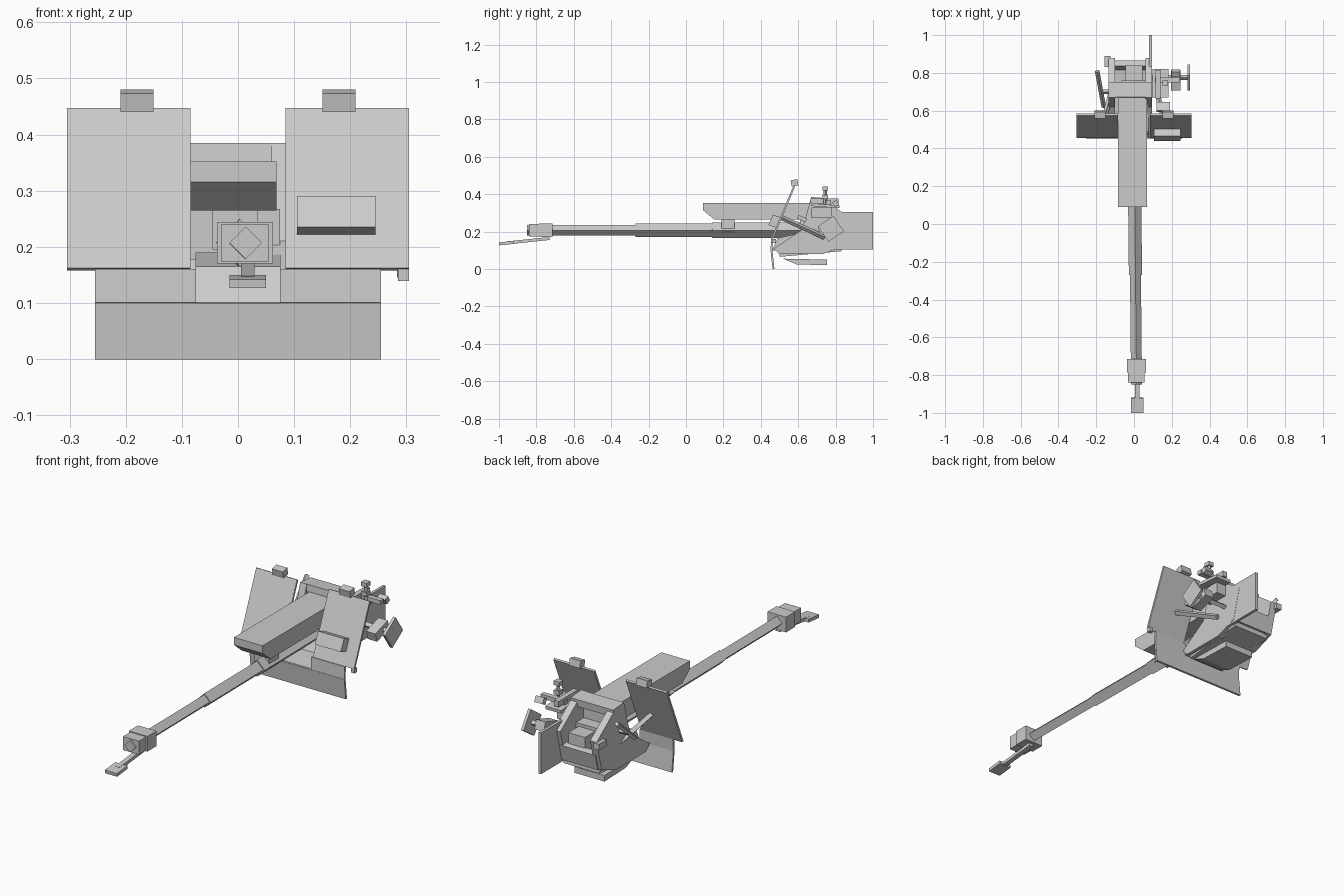
import bpy
import bmesh
from mathutils import Vector

default_cube = bpy.data.objects.get("Cube")
if default_cube:
    bpy.data.objects.remove(default_cube)


def add_object(name, bm):
    """Turn a bmesh into a linked, flat-shaded object."""
    bmesh.ops.recalc_face_normals(bm, faces=bm.faces)
    mesh = bpy.data.meshes.new(name)
    bm.to_mesh(mesh)
    bm.free()
    result = bpy.data.objects.new(name, mesh)
    bpy.context.collection.objects.link(result)
    return result


def box(name, centre, size, tilt=0):
    """Block tilted about x."""
    bm = bmesh.new()
    bmesh.ops.create_cube(bm, size=1)
    result = add_object(name, bm)
    result.location = centre
    result.scale = size
    result.rotation_euler.x = tilt


def prism(name, profile, middle, width):
    """Side profile of (y, z) points, extruded across x."""
    bm = bmesh.new()
    start = middle - width / 2
    face = bm.faces.new([bm.verts.new((start, y, z)) for y, z in profile])
    extruded = bmesh.ops.extrude_face_region(bm, geom=[face])["geom"]
    moved = [item for item in extruded if isinstance(item, bmesh.types.BMVert)]
    bmesh.ops.translate(bm, verts=moved, vec=(width, 0, 0))
    add_object(name, bm)


def slab(name, start, end, thickness, middle, width):
    """Flat plate whose side view runs from start to end."""
    a, b = Vector(start), Vector(end)
    across = (b - a).orthogonal().normalized() * thickness / 2
    prism(name, [a - across, b - across, b + across, a + across], middle, width)


def rod(name, start, end, radius):
    """Four-sided bar between two points."""
    a, b = Vector(start), Vector(end)
    bm = bmesh.new()
    bmesh.ops.create_cone(bm, cap_ends=True, segments=4, radius1=radius,
                          radius2=radius, depth=(b - a).length)
    result = add_object(name, bm)
    result.location = (a + b) / 2
    result.rotation_mode = "QUATERNION"
    result.rotation_quaternion = (b - a).to_track_quat("Z", "Y")


# Barrel: stepped sections on a very slightly slanted axis
def bore(y):
    return Vector((.005 - y / 100, y, .207))


sections = {"barrel_rear": .64, "barrel_middle": .14,
            "barrel_front": -.27, "barrel_muzzle": -.74}
ends = list(sections.values())[1:] + [-.85]
for step, (name, start) in enumerate(sections.items()):
    rod(name, bore(start), bore(ends[step]), radius=max(.029, .042 - step * .007))

# Muzzle brake: a large block with a smaller one ahead of it
muzzle = bore(-.75)
box("muzzle_brake_rear", muzzle, size=(.1, .07, .074))
box("muzzle_brake_front", muzzle - Vector((0, .06, 0)), size=(.086, .06, .066))

# Towing eye
tow = .017
slab("tow_bar", (-.73, .163), (-.95, .14), thickness=.016, middle=tow, width=.024)
slab("tow_pad", (-.92, .142), (-1, .134), thickness=.016, middle=tow, width=.065)

# Recoil housing with chamfered nose, and barrel collar
top, bottom, nose, tail = .352, .265, .09, .7
prism("recoil_housing",
      [(nose, top), (nose, .315), (nose + .06, bottom), (tail, bottom), (tail, top)],
      middle=-.008, width=.154)
box("barrel_collar", centre=(-.005, .225, .23), size=(.08, .07, .07))


# Shield: upright apron and lower panels, with leaning wings above
def wing_point(z):
    return (.46 + (z - .16) * .42, z)


plate = .01
knee, waist, crown = (.457, .1), wing_point(.16), wing_point(.445)
slab("shield_apron", (.468, 0), knee, plate, middle=0, width=.51)
for side, sign in (("right", -1), ("left", 1)):
    slab("shield_middle_" + side, knee, waist, plate, middle=sign * .165, width=.18)
    slab("shield_wing_" + side, waist, crown, plate, middle=sign * .195, width=.22)
    box("shield_lug_" + side, centre=(sign * .18, .58, .46),
        size=(.058, .036, .034), tilt=.2)

# Sight hood and latch on the left shield
prism("sight_hood", [wing_point(.22), (.44, .235), (.465, .29), wing_point(.275)],
      middle=.175, width=.14)
box("shield_latch", centre=(.295, .47, .15), size=(.02, .02, .022))

# Carriage: two cheeks joined by bridge, sill, floor and nose
AXIS, OUTER, CHEEK = -.02, .23, .035
inner = OUTER - CHEEK
cheek_profile = [(.47, .11), (.62, .21), (.67, .385), (.73, .38),
                 (.88, .27), (.84, .12), (.73, .08), (.5, .08)]
for side, sign in (("right", -1), ("left", 1)):
    prism("carriage_cheek_" + side, cheek_profile,
          middle=AXIS + sign * inner / 2, width=CHEEK)
slab("carriage_bridge", (.67, .367), (.75, .36), thickness=.036, middle=AXIS, width=OUTER)
slab("rear_sill", (.83, .12), (.85, .2), thickness=.03, middle=AXIS, width=inner)
slab("carriage_floor", (.5, .08), (.83, .11), thickness=.03, middle=AXIS, width=inner)
prism("carriage_nose", [(.46, .1), (.49, .165), (.6, .19), (.74, .1)],
      middle=0, width=.152)
prism("pivot_base", [(.52, .055), (.59, .025), (.755, .02), (.755, .05)],
      middle=-.01, width=.16)

# Breech and loading guard
box("breech_yoke", centre=(-.005, .64, .222), size=(.16, .06, .09))
box("breech_ring", centre=(0, .71, .205), size=(.13, .1, .13))
box("breech_block", centre=(0, .79, .21), size=(.09, .1, .09))
box("recoil_guard", centre=(.087, .85, .204), size=(.014, .3, .2))

# Braces from carriage to shield
for side, sign in (("right", -1), ("left", 1)):
    rod("shield_brace_" + side, (sign * .11, .74, .17), (sign * .17, .51, .275), radius=.014)
box("brace_bracket", centre=(.155, .62, .27), size=(.07, .05, .02), tilt=-.4)

# Handwheel on its shaft, with gearbox
rim = Vector((.29, .775, .215))
rod("wheel_shaft", rim - Vector((.2, 0, 0)), rim, radius=.013)
box("handwheel", centre=rim, size=(.014, .1, .1), tilt=.6)
box("gearbox", centre=(.22, .76, .215), size=(.05, .1, .045), tilt=.3)

# Firing lever and catch on the right cheek
lever_top = Vector((-.195, .81, .35))
rod("lever", (-.16, .62, .2), lever_top, radius=.012)
rod("lever_pivot", (-.12, .7, .26), (-.18, .7, .26), radius=.013)
box("right_bracket", centre=(-.14, .86, .255), size=(.03, .06, .03))

# Sighting gear on the left cheek
box("sight_mount", centre=(.12, .725, .3), size=(.055, .11, .055))
box("sight_table", centre=(.14, .745, .338), size=(.085, .15, .015), tilt=-.08)
box("sight_cross_arm", centre=(.175, .762, .355), size=(.13, .025, .02))
box("sight_scope", centre=(.127, .74, .364), size=(.025, .15, .028))
box("sight_knob", centre=(.222, .8, .35), size=(.045, .025, .03), tilt=.5)
post = Vector((.165, .745, .34))
rise = Vector((0, 0, .09))
rod("sight_post", post, post + rise, radius=.01)
for name, height in (("collar", .5), ("head", 1)):
    box("sight_" + name, centre=post + rise * height, size=(.03, .03, .02))
